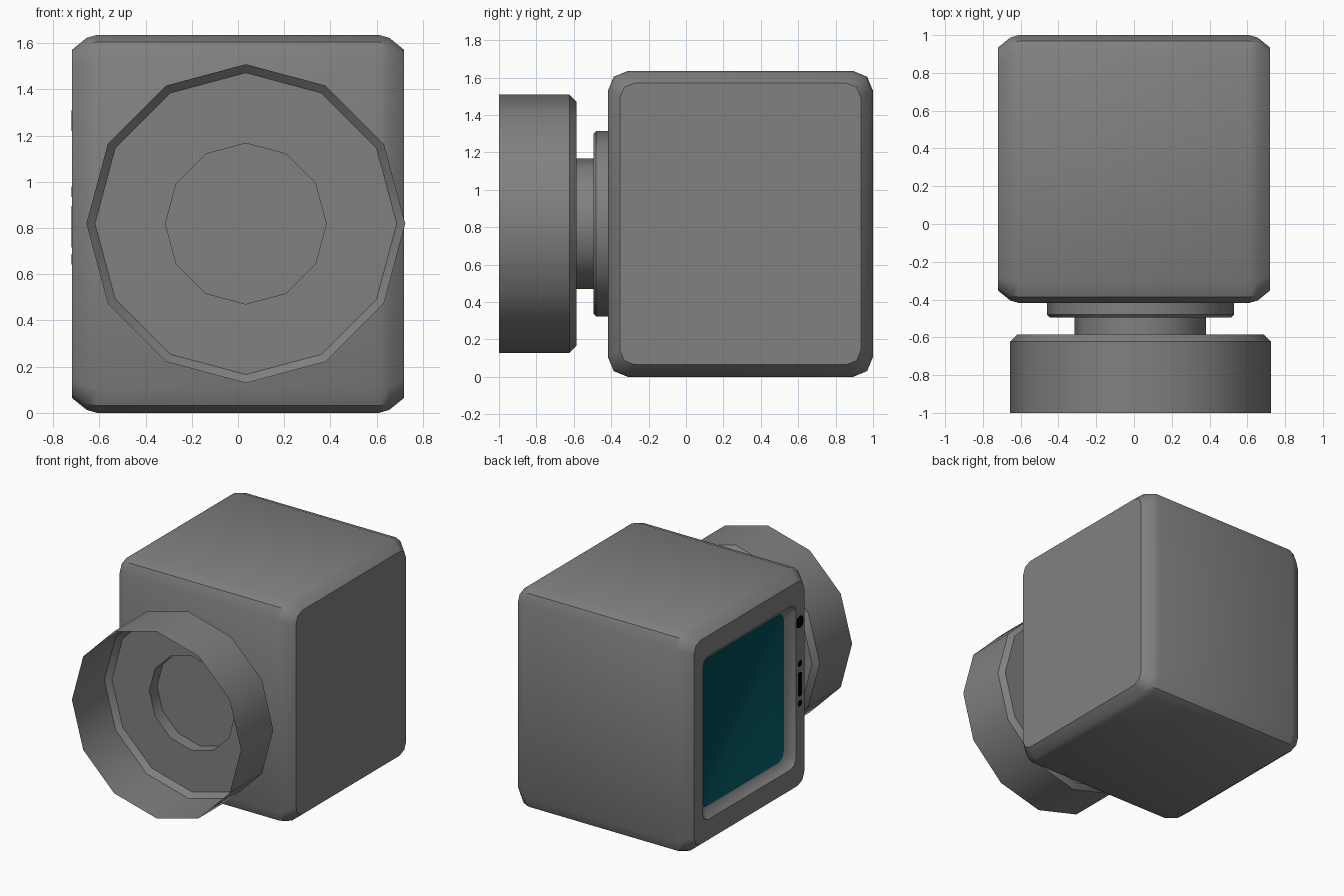
import bpy, bmesh, math

if "Cube" in bpy.data.objects:
    bpy.data.objects.remove(bpy.data.objects["Cube"])


def material(name, rgb):
    m = bpy.data.materials.new(name)
    m.diffuse_color = (*rgb, 1)
    m.use_nodes = True
    m.node_tree.nodes["Principled BSDF"].inputs["Base Color"].default_value = m.diffuse_color
    return m


GREY = material("mid_grey", (0.218, 0.218, 0.218))
TEAL = material("dark_teal", (0.0, 0.072, 0.09))
BLACK = material("black", (0.0, 0.0, 0.0))


def rounded_rect(x, y0, y1, z0, z1, r, segs=2):
    """Ring of points in the plane at x, with rounded corners."""
    pts = []
    corners = [(y1 - r, z1 - r), (y0 + r, z1 - r), (y0 + r, z0 + r), (y1 - r, z0 + r)]
    for k, (cy, cz) in enumerate(corners):
        for s in range(segs + 1):
            a = math.pi / 2 * (k + s / segs)
            pts.append((x, cy + r * math.cos(a), cz + r * math.sin(a)))
    return pts


def circle(y, r, cx=0.034, cz=0.819, sides=12):
    """Ring of points around the lens axis."""
    return [(cx + r * math.cos(2 * math.pi * i / sides), y,
             cz + r * math.sin(2 * math.pi * i / sides)) for i in range(sides)]


def loft(name, rings, mats, cap_start=True, cap_end=True, end_mat=0, angle=35):
    """Skin a list of equal rings and optionally close the ends."""
    bm = bmesh.new()
    loops = [[bm.verts.new(p) for p in ring] for ring in rings]
    n = len(loops[0])
    for a, b in zip(loops, loops[1:]):
        for i in range(n):
            j = (i + 1) % n
            bm.faces.new((a[i], a[j], b[j], b[i]))
    if cap_start:
        bm.faces.new(loops[0])
    if cap_end:
        bm.faces.new(loops[-1]).material_index = end_mat
    bmesh.ops.recalc_face_normals(bm, faces=bm.faces)
    me = bpy.data.meshes.new(name)
    bm.to_mesh(me)
    bm.free()
    for m in mats:
        me.materials.append(m)
    ob = bpy.data.objects.new(name, me)
    bpy.context.collection.objects.link(ob)
    bpy.ops.object.select_all(action='DESELECT')
    ob.select_set(True)
    bpy.context.view_layer.objects.active = ob
    bpy.ops.object.shade_smooth_by_angle(angle=math.radians(angle))
    return ob


# Body: rounded box lofted along x, ending in a recessed screen on the -x side
def body_ring(x, inset):
    return rounded_rect(x, -0.418 + inset, 1.0 - inset, inset, 1.636 - inset,
                        0.107 - inset * 0.45)


def recess_ring(x, inset=0.0):
    return rounded_rect(x, -0.255 + inset, 0.83 - inset, 0.215 + inset, 1.42 - inset, 0.06)


SIDE = 0.719
edge = [(SIDE, 0.12), (SIDE, 0.065), (0.655, 0.013), (0.61, 0.0)]
rings = [body_ring(x, i) for x, i in edge]
rings += [body_ring(-x, i) for x, i in reversed(edge)]
rings += [recess_ring(-SIDE), recess_ring(-0.70, 0.01), recess_ring(-0.659, 0.055)]
loft("body", rings, [GREY, TEAL], end_mat=1, angle=42)

# Ports and buttons beside the screen: centre z, height, width
for name, z, h, w in [("round_button", 1.265, 0.088, 0.084),
                      ("upper_dot", 0.957, 0.046, 0.046),
                      ("slot", 0.805, 0.18, 0.046),
                      ("lower_dot", 0.665, 0.046, 0.046)]:
    loft(name, [rounded_rect(x, -0.302 - w / 2, -0.302 + w / 2, z - h / 2, z + h / 2,
                             w * 0.42)
                for x in (-SIDE + 0.004, -SIDE - 0.0015)], [BLACK])

# Mounting ring on the front of the body
loft("mount_ring", [circle(-0.416, 0.495), circle(-0.48, 0.495), circle(-0.495, 0.48)],
     [GREY])

# Lens hood: thin open shell with a stepped neck
loft("lens_hood", [circle(-1.0, 0.69), circle(-0.622, 0.69), circle(-0.586, 0.653),
                   circle(-0.586, 0.348), circle(-0.495, 0.348)],
     [GREY], cap_start=False, cap_end=False)
